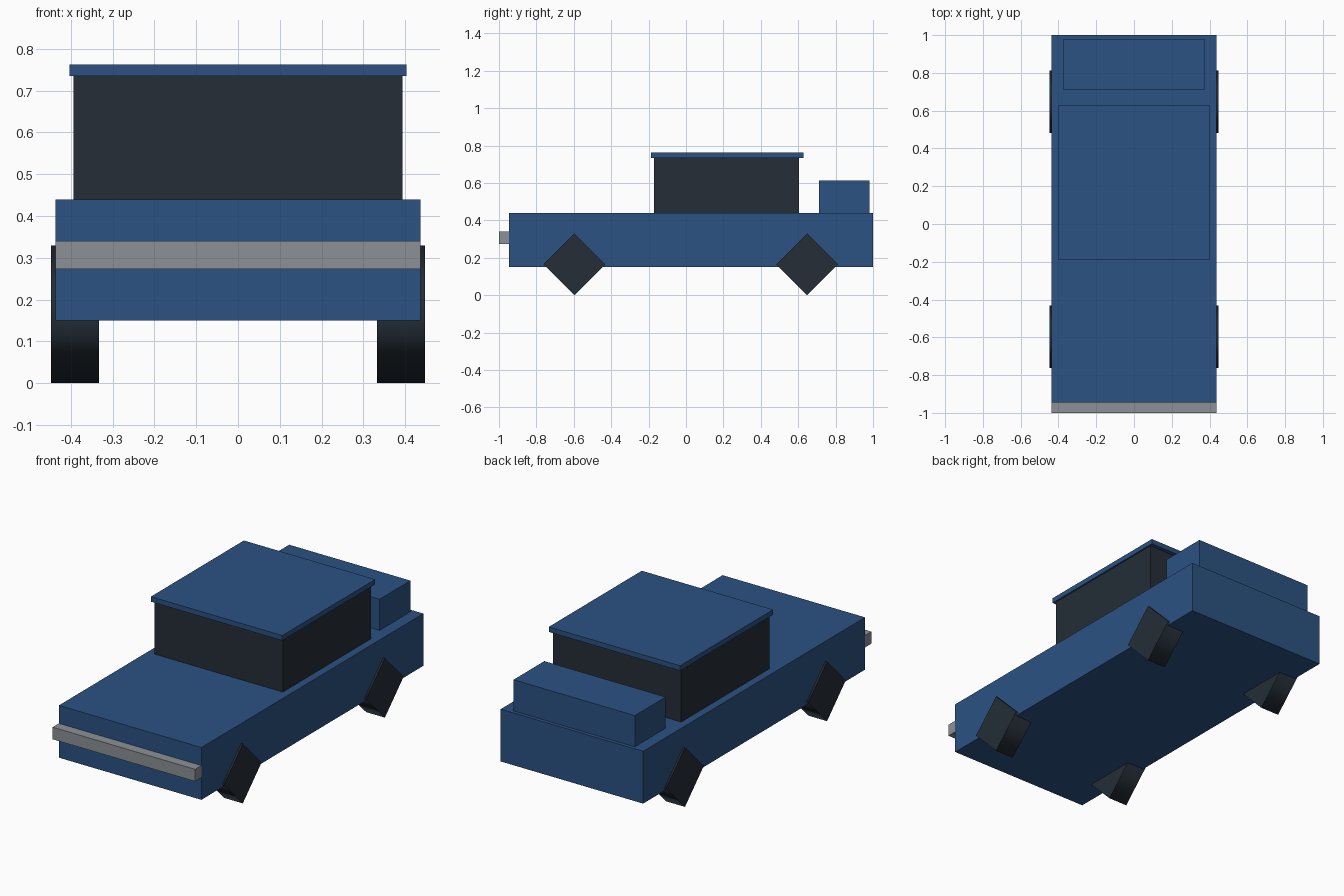
import bpy
import bmesh
from math import radians
from mathutils import Matrix

cube = bpy.data.objects.get("Cube")
if cube:
    bpy.data.objects.remove(cube, do_unlink=True)


def material(name, rgb):
    mat = bpy.data.materials.new(name)
    mat.use_nodes = True
    mat.diffuse_color = (*rgb, 1)
    bsdf = next(n for n in mat.node_tree.nodes if n.type == 'BSDF_PRINCIPLED')
    bsdf.inputs["Base Color"].default_value = (*rgb, 1)
    return mat


blue = material("blue paint", (0.025, 0.084, 0.223))
dark = material("dark glass and rubber", (0.018, 0.027, 0.037))
grey = material("grey metal", (0.262, 0.283, 0.305))


def add_object(name, bm, mat):
    mesh = bpy.data.meshes.new(name)
    bm.to_mesh(mesh)
    bm.free()
    mesh.materials.append(mat)
    obj = bpy.data.objects.new(name, mesh)
    bpy.context.collection.objects.link(obj)
    return obj


def box(name, half_width, y0, y1, z0, z1, mat):
    """Box centred on x = 0 between the given y and z limits."""
    bm = bmesh.new()
    bmesh.ops.create_cube(bm, size=1)
    bmesh.ops.scale(bm, verts=bm.verts, vec=(2 * half_width, y1 - y0, z1 - z0))
    bmesh.ops.translate(bm, verts=bm.verts, vec=(0, (y0 + y1) / 2, (z0 + z1) / 2))
    return add_object(name, bm, mat)


def wheel(name, x, y, radius=0.165, width=0.115):
    """Four-sided wheel standing on a corner, smooth tread and flat ends."""
    bm = bmesh.new()
    bmesh.ops.create_cone(bm, cap_ends=True, segments=4, radius1=radius,
                          radius2=radius, depth=width,
                          matrix=Matrix.Rotation(radians(90), 4, 'Y'))
    # Put corners exactly at the top, bottom, front and back
    if max(v.co.z for v in bm.verts) < radius * 0.9:
        bmesh.ops.rotate(bm, verts=bm.verts, matrix=Matrix.Rotation(radians(45), 3, 'X'))
    bmesh.ops.translate(bm, verts=bm.verts, vec=(x, y, radius))
    bm.normal_update()
    for face in bm.faces:
        face.smooth = abs(face.normal.x) < 0.5
    return add_object(name, bm, dark)


# Body, cabin, roof, rear box and bumper
box("body", 0.437, -0.945, 1.0, 0.15, 0.44, blue)
box("cabin", 0.394, -0.17, 0.605, 0.44, 0.735, dark)
box("roof", 0.403, -0.188, 0.627, 0.735, 0.763, blue)
box("rear_box", 0.372, 0.71, 0.98, 0.44, 0.613, blue)
box("front_bumper", 0.437, -1.0, -0.945, 0.273, 0.34, grey)

# Wheels
for side, sign in (("left", 1), ("right", -1)):
    for end, y in (("front", -0.597), ("rear", 0.648)):
        wheel(f"{end}_{side}_wheel", sign * 0.39, y)
